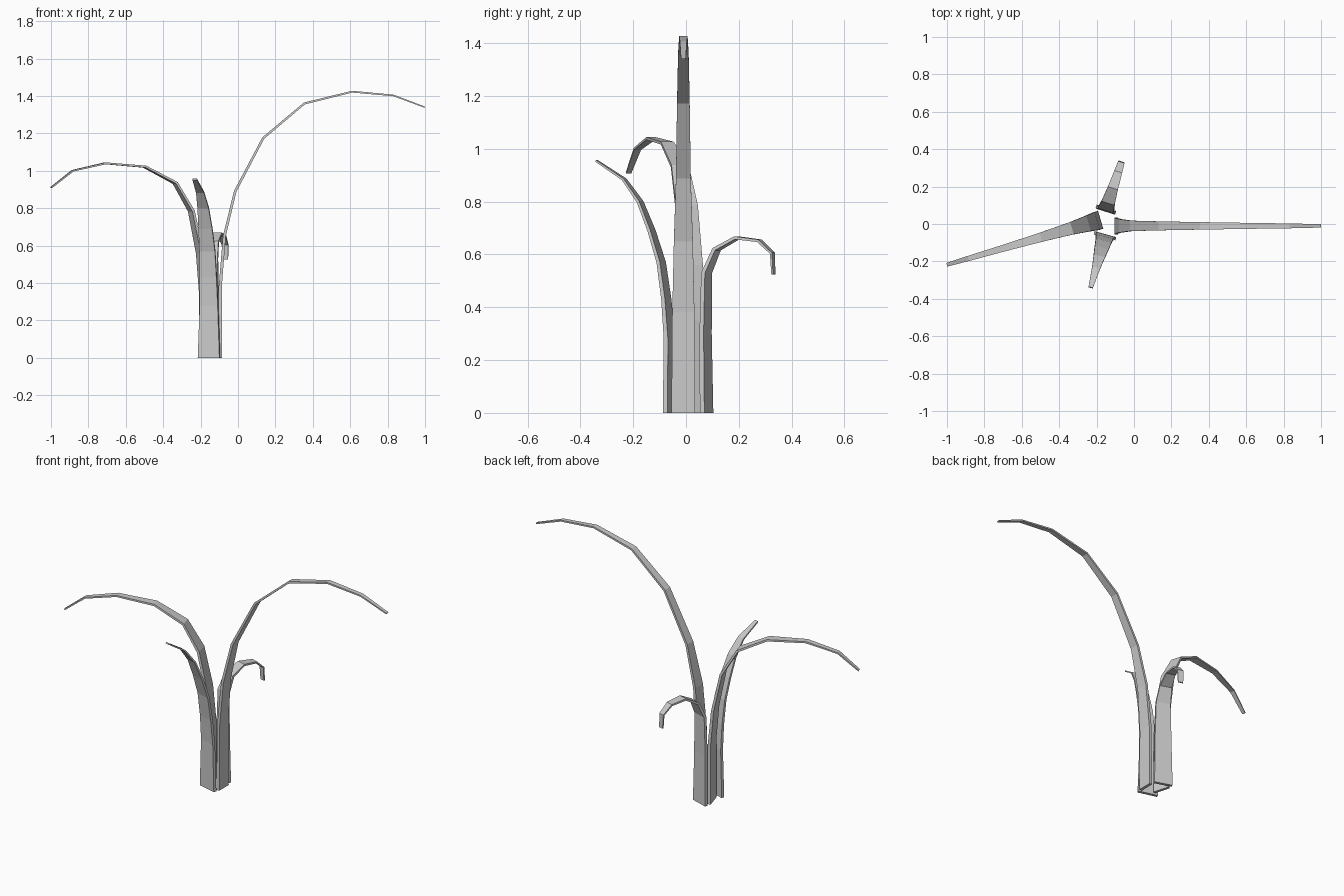
import bpy, bmesh, math
from mathutils import Vector

if "Cube" in bpy.data.objects:
    bpy.data.objects.remove(bpy.data.objects["Cube"])


def blade(name, base, angle, path, t0=0.018, t1=0.007):
    """Loft a thin rectangular section along an arc.
    path rows: outward distance, height, half width."""
    a = math.radians(angle)
    out = Vector((math.cos(a), math.sin(a), 0))
    side = Vector((-math.sin(a), math.cos(a), 0))
    up = Vector((0, 0, 1))
    origin = Vector((base[0], base[1], 0))
    n = len(path)
    bm = bmesh.new()
    rings = []
    for i, (d, z, hw) in enumerate(path):
        p, q = path[max(i - 1, 0)], path[min(i + 1, n - 1)]
        tan = Vector((q[0] - p[0], q[1] - p[1])).normalized()
        if i == 0:
            tan = Vector((0, 1))          # flat foot on the ground
        normal = out * tan.y - up * tan.x
        h = (t0 + (t1 - t0) * i / (n - 1)) / 2
        c = origin + out * d + up * z
        rings.append([bm.verts.new(c + side * hw * s + normal * h * k)
                      for s, k in ((1, 1), (-1, 1), (-1, -1), (1, -1))])
    for r, s in zip(rings, rings[1:]):
        for j in range(4):
            k = (j + 1) % 4
            bm.faces.new((r[j], r[k], s[k], s[j]))
    bm.faces.new(rings[0])
    bm.faces.new(rings[-1])
    bmesh.ops.recalc_face_normals(bm, faces=bm.faces)
    me = bpy.data.meshes.new(name)
    bm.to_mesh(me)
    bm.free()
    ob = bpy.data.objects.new(name, me)
    bpy.context.collection.objects.link(ob)


# Tall leaf arching to the right
blade("right_leaf", (-0.095, -0.01), 0, [
    (0, 0, .045), (0, .38, .042), (.022, .65, .036), (.08, .89, .028),
    (.23, 1.175, .024), (.45, 1.36, .020), (.705, 1.423, .016),
    (.925, 1.403, .013), (1.094, 1.34, .009)])

# Long leaf arching to the left and slightly forward
blade("left_leaf", (-0.187, 0.02), 196.3, [
    (0, 0, .050), (0, .35, .050), (.018, .56, .049), (.065, .785, .043),
    (.155, .935, .034), (.325, 1.022, .025), (.545, 1.04, .018),
    (.727, 1.0, .014), (.846, .91, .010)])

# Short leaf leaning to the front
blade("front_leaf", (-0.155, -0.063), 254.5, [
    (0, 0, .060), (0, .28, .050), (.012, .43, .046), (.032, .57, .043),
    (.07, .69, .038), (.115, .80, .031), (.178, .885, .022),
    (.287, .955, .012)])

# Small leaf curling down at the back
blade("back_leaf", (-0.15, 0.078), 72, [
    (0, 0, .055), (-.004, .3, .050), (0, .53, .044), (.04, .62, .036),
    (.12, .663, .028), (.21, .652, .022), (.262, .605, .018),
    (.266, .525, .015)])
